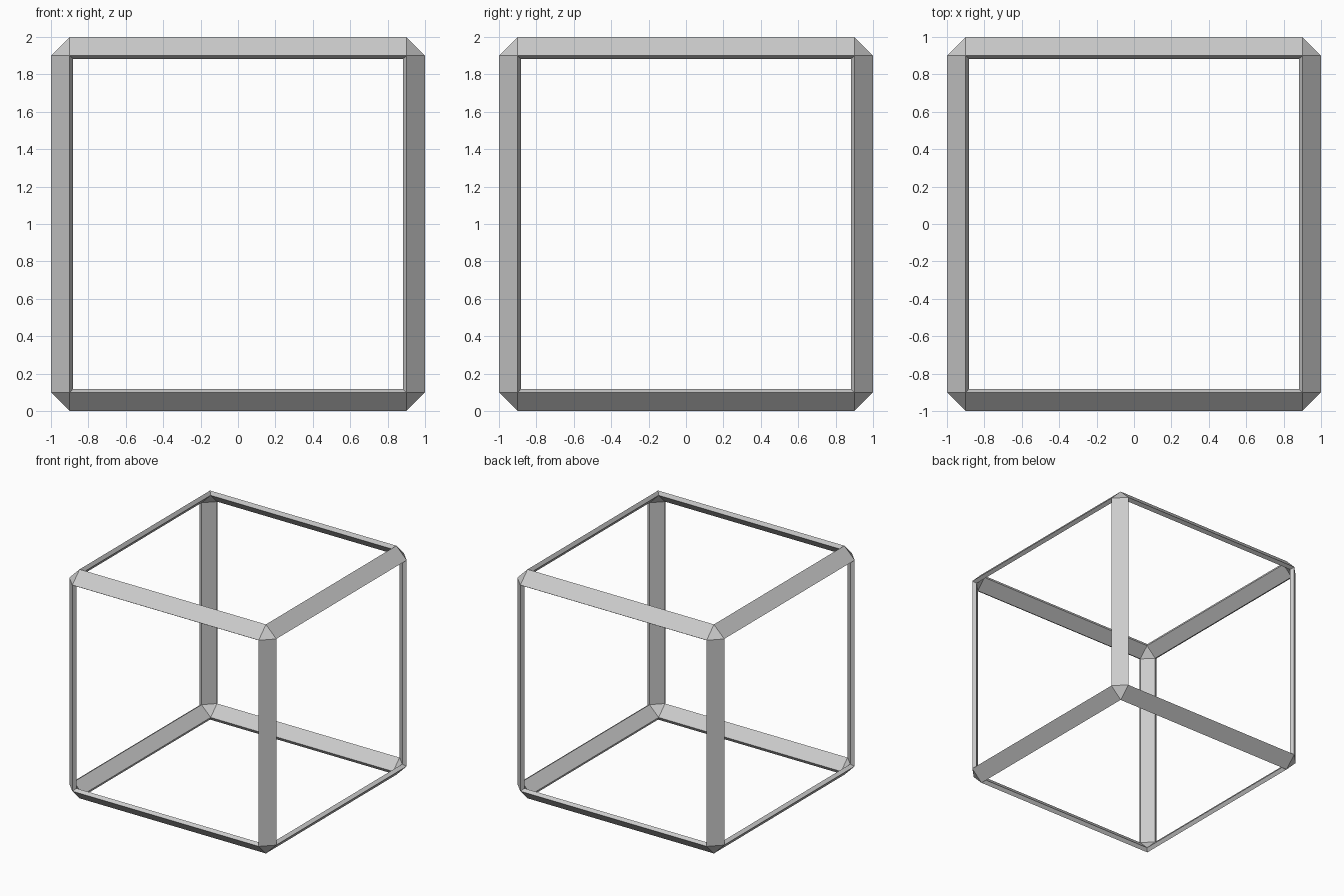
import bpy, bmesh

if "Cube" in bpy.data.objects:
    bpy.data.objects.remove(bpy.data.objects["Cube"])

# Cube with chamfered edges; the six large faces are opened
bm = bmesh.new()
bmesh.ops.create_cube(bm, size=2.0)
bmesh.ops.translate(bm, verts=bm.verts, vec=(0, 0, 1))
bmesh.ops.bevel(bm, geom=bm.edges[:], offset=0.1, offset_type='OFFSET',
                segments=1, profile=0.5, affect='EDGES')
bm.normal_update()
panels = [f for f in bm.faces if f.calc_area() > 1.0]
bmesh.ops.delete(bm, geom=panels, context='FACES')

mesh = bpy.data.meshes.new("cube_frame")
bm.to_mesh(mesh)
bm.free()
frame = bpy.data.objects.new("cube_frame", mesh)
bpy.context.collection.objects.link(frame)

# Inward wall thickness of the frame strips
wall = frame.modifiers.new("wall", 'SOLIDIFY')
wall.thickness = 0.04
wall.offset = -1
